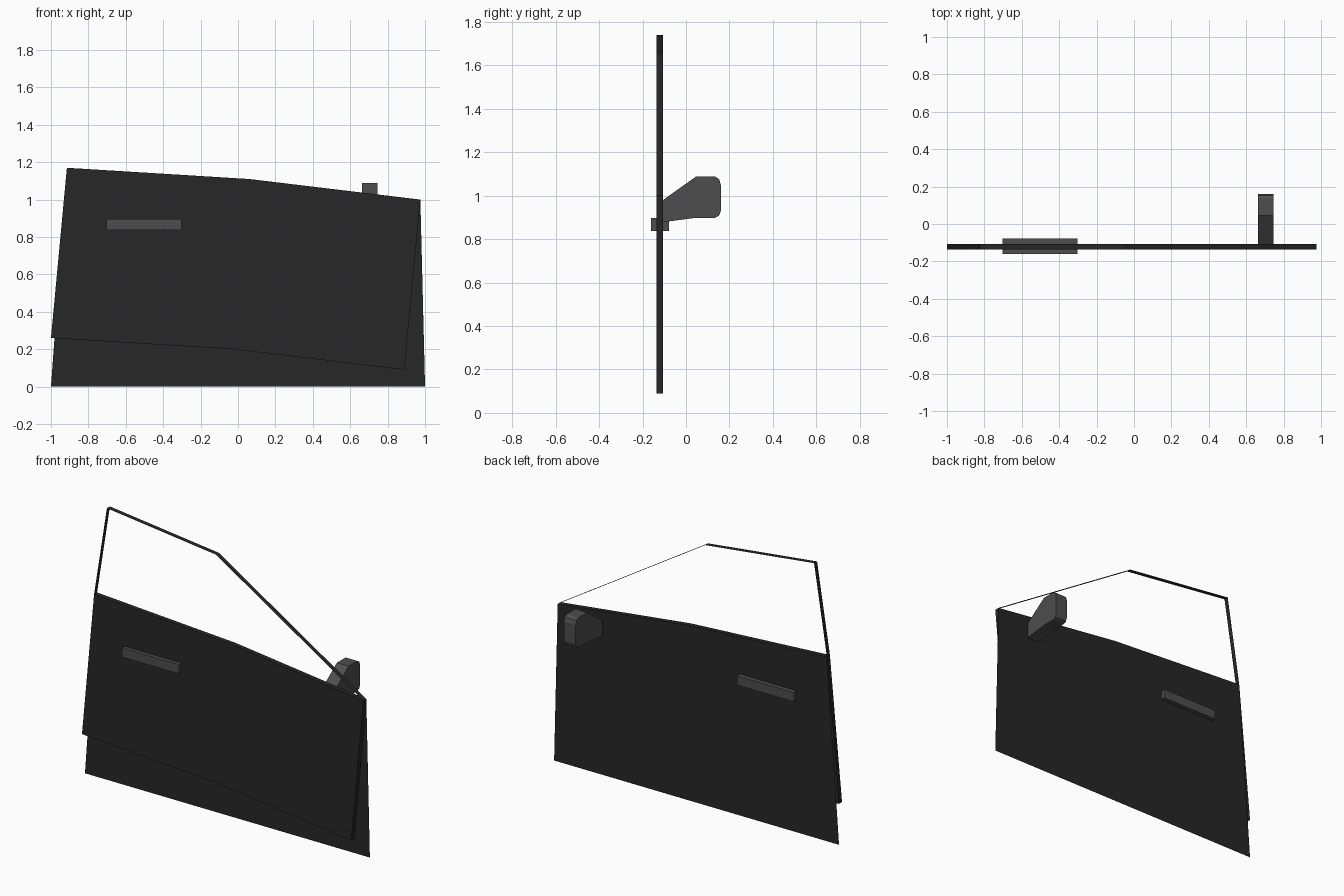
import bpy, bmesh

if "Cube" in bpy.data.objects:
    bpy.data.objects.remove(bpy.data.objects["Cube"])

FRONT, BACK = -0.136, -0.106


def material(name, v):
    m = bpy.data.materials.new(name)
    m.diffuse_color = (v, v, v, 1)
    m.use_nodes = True
    m.node_tree.nodes["Principled BSDF"].inputs["Base Color"].default_value = m.diffuse_color
    return m


dark = material("dark_paint", 0.02)
trim = material("grey_trim", 0.075)


def finish(name, bm, mat, fix_normals=True):
    if fix_normals:
        bmesh.ops.recalc_face_normals(bm, faces=bm.faces)
    me = bpy.data.meshes.new(name)
    bm.to_mesh(me)
    bm.free()
    me.materials.append(mat)
    ob = bpy.data.objects.new(name, me)
    bpy.context.collection.objects.link(ob)
    return ob


def ribbon(bm, path, closed=False):
    """Strip of quads through the door thickness along an x-z path."""
    front = [bm.verts.new((x, FRONT, z)) for x, z in path]
    back = [bm.verts.new((x, BACK, z)) for x, z in path]
    n = len(path)
    for i in range(n if closed else n - 1):
        j = (i + 1) % n
        bm.faces.new((front[i], front[j], back[j], back[i]))
    return front


# Sill line, and the same line shifted down for the skin's lower edge
sill = [(-0.915, 1.17), (0.06, 1.11), (0.975, 1.0)]
lower = [(x - 0.085, z - 0.91) for x, z in sill]

# Outer skin with its rim walls
bm = bmesh.new()
v = ribbon(bm, sill + lower[::-1], closed=True)
bm.faces.new((v[0], v[5], v[4], v[1]))
bm.faces.new((v[1], v[4], v[3], v[2]))
finish("outer_skin", bm, dark)

# Inner panel: flat sheet reaching the bottom of the door
bm = bmesh.new()
pts = [(-1, 0), (-0.915, 1.17), (0.06, 1.11), (0.975, 1.0), (1, 0)]
bm.faces.new([bm.verts.new((x, BACK, z)) for x, z in pts])
finish("inner_panel", bm, dark, fix_normals=False)

# Window frame: thin ribbon around the glass opening
bm = bmesh.new()
ribbon(bm, [sill[0], (-0.825, 1.74), (-0.06, 1.65), sill[2]])
finish("window_frame", bm, dark, fix_normals=False)


def extrude_x(name, profile, x0, x1):
    """Solid with a y-z profile running from x0 to x1."""
    bm = bmesh.new()
    face = bm.faces.new([bm.verts.new((x0, y, z)) for y, z in profile])
    geo = bmesh.ops.extrude_face_region(bm, geom=[face])["geom"]
    verts = [g for g in geo if isinstance(g, bmesh.types.BMVert)]
    bmesh.ops.translate(bm, verts=verts, vec=(x1 - x0, 0, 0))
    return finish(name, bm, trim)


# Handle bar through the panel
extrude_x("door_handle", [(-0.16, 0.838), (-0.078, 0.838),
                          (-0.078, 0.897), (-0.16, 0.897)], -0.702, -0.303)

# Wing mirror with rounded outer corners
extrude_x("wing_mirror", [(-0.11, 0.977), (0.046, 1.088), (0.133, 1.088),
                          (0.152, 1.077), (0.16, 1.052), (0.16, 0.93),
                          (0.152, 0.907), (0.133, 0.898), (0.046, 0.898),
                          (-0.074, 0.882), (-0.11, 0.876)], 0.662, 0.745)
